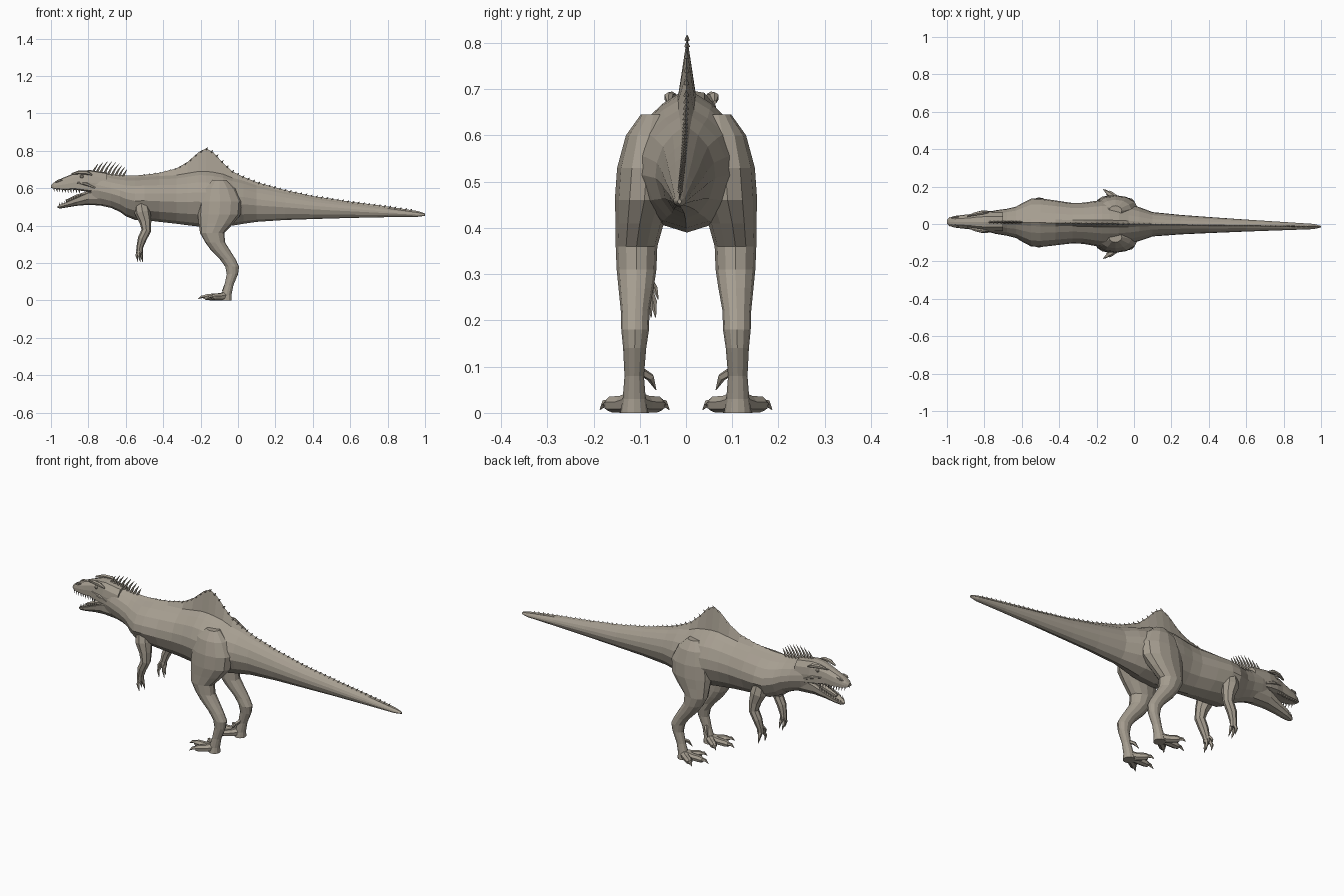
import bpy, bmesh, math
from mathutils import Vector

skin = bpy.data.materials.new("skin")
skin.diffuse_color = (0.38, 0.34, 0.28, 1)


def finish(name, bm, y=0.0, mirror=False):
    bmesh.ops.recalc_face_normals(bm, faces=bm.faces)
    me = bpy.data.meshes.new(name)
    bm.to_mesh(me)
    bm.free()
    ob = bpy.data.objects.new(name, me)
    bpy.context.collection.objects.link(ob)
    ob.location.y = y
    me.materials.append(skin)
    if mirror:
        m = ob.modifiers.new("mirror", 'MIRROR')
        m.use_axis = (False, True, False)
        m.use_mirror_merge = False
    return ob


def skin_rings(bm, rings):
    vs = [[bm.verts.new(p) for p in r] for r in rings]
    n = len(vs[0])
    for a, b in zip(vs, vs[1:]):
        for i in range(n):
            bm.faces.new((a[i], a[(i + 1) % n], b[(i + 1) % n], b[i]))
    bm.faces.new(vs[0])
    bm.faces.new(vs[-1][::-1])


def tube(bm, pts, sides=6):
    """Tapered tube through (x, y, z, radius) points."""
    P = [Vector(p[:3]) for p in pts]
    ax = P[-1] - P[0]
    ref = Vector((1, 0, 0)) if abs(ax.y) > 0.8 * ax.length else Vector((0, 1, 0))
    rings = []
    for i, p in enumerate(P):
        t = (P[min(i + 1, len(P) - 1)] - P[max(i - 1, 0)]).normalized()
        u = t.cross(ref).normalized()
        v = t.cross(u)
        r = pts[i][3]
        rings.append([p + r * (math.cos(a) * u + math.sin(a) * v)
                      for a in (2 * math.pi * k / sides for k in range(sides))])
    skin_rings(bm, rings)


def section(half, x, zb, zt, hw, y0=0.0, ridge=None):
    """Closed cross-section from a half profile running bottom to top."""
    pts = [(hw * y, zb + (zt - zb) * t) for y, t in half]
    if ridge is not None:
        pts.append((0, ridge))
    ring = pts + [(-y, z) for y, z in pts[-2:0:-1]]
    return [(x, y + y0, z) for y, z in ring]


def lerp(table, x, k):
    for a, b in zip(table, table[1:]):
        if b[0] <= x <= a[0]:
            f = (a[0] - x) / (a[0] - b[0])
            return a[k] + f * (b[k] - a[k])


# Body, neck, sail and tail: x, bottom, top, ridge, half width
BODY = [
    (1.0, .452, .462, .465, .004), (.96, .447, .47, .478, .014),
    (.8, .445, .492, .502, .022), (.6, .441, .52, .528, .032),
    (.4, .435, .55, .558, .043), (.25, .43, .58, .59, .052),
    (.1, .42, .615, .632, .065), (.03, .41, .64, .66, .09),
    (-.03, .40, .655, .69, .11), (-.08, .395, .675, .735, .12),
    (-.13, .39, .685, .79, .125), (-.17, .39, .69, .813, .125),
    (-.21, .395, .69, .793, .12), (-.27, .402, .68, .74, .11),
    (-.33, .41, .67, .705, .108), (-.42, .42, .665, .682, .12),
    (-.5, .43, .66, .671, .13), (-.55, .43, .656, .668, .128),
    (-.6, .45, .656, .668, .102), (-.63, .473, .658, .67, .084),
    (-.68, .495, .665, .675, .072), (-.74, .508, .68, .69, .063),
    (-.785, .515, .685, .692, .052)]
HALF = [(0, 0), (.45, .06), (.8, .22), (1, .45), (.95, .62),
        (.75, .8), (.42, .93), (.15, 1)]
bm = bmesh.new()
skin_rings(bm, [section(HALF, x, b, t, w, -.014 * x, r) for x, b, t, r, w in BODY])
finish("body_and_tail", bm)

# Small scales along the spine
bm = bmesh.new()
for i in range(52):
    x = .92 - i * .028
    z = lerp(BODY, x, 3)
    y = -.014 * x
    tube(bm, [(x, y, z - .006, .006), (x + .01, y, z + .005, .001)], 4)
finish("spine_scales", bm)

# Neck spikes swept backwards
bm = bmesh.new()
for i in range(9):
    x = -.775 + i * .02
    h = .03 + .03 * math.sin(math.pi * (i + .8) / 9)
    z = lerp(BODY, x, 3) - .008
    tube(bm, [(x, 0, z, .008), (x + .3 * h, 0, z + .6 * h, .005),
              (x + .7 * h, 0, z + h + .008, .0008)], 5)
finish("neck_spikes", bm, .010)

# Skull with upper jaw
HEAD = [(-.7, .56, .683, .055), (-.79, .575, .697, .056), (-.84, .583, .693, .05),
        (-.88, .59, .678, .04), (-.92, .588, .662, .036), (-.96, .592, .645, .031),
        (-.985, .596, .63, .023), (-1.0, .602, .617, .012)]
bm = bmesh.new()
top = [(0, .05), (.7, .03), (1, .1), (1, .45), (.88, .75), (.5, .96), (0, 1)]
skin_rings(bm, [section(top, *s) for s in HEAD])
finish("skull", bm, .012)

# Lower jaw
JAW = [(-.7, .505, .585, .054), (-.8, .511, .578, .047), (-.86, .506, .55, .037),
       (-.92, .496, .524, .029), (-.952, .491, .511, .019), (-.965, .495, .503, .008)]
bm = bmesh.new()
low = [(0, 0), (.55, .08), (.95, .45), (1, .95), (.75, 1), (0, .8)]
skin_rings(bm, [section(low, *s) for s in JAW])
finish("lower_jaw", bm, .012)

# Tongue
bm = bmesh.new()
tube(bm, [(-.78, 0, .57, .02), (-.86, 0, .55, .016), (-.92, 0, .53, .008)])
finish("tongue", bm, .012)

# Teeth in both jaws
bm = bmesh.new()
for i in range(10):
    x = -.985 + i * .015
    y, z = lerp(HEAD, x, 3) * .85, lerp(HEAD, x, 1)
    tube(bm, [(x, y, z + .008, .005), (x + .003, y, z - .014, .0006)], 4)
    x = -.955 + i * .0125
    y, z = lerp(JAW, x, 3) * .85, lerp(JAW, x, 2)
    tube(bm, [(x, y, z - .008, .004), (x + .002, y, z + .013, .0006)], 4)
finish("teeth", bm, .012, True)

# Brow ridges, cheek ridges and nostrils
bm = bmesh.new()
tube(bm, [(-.89, .03, .676, .004), (-.85, .042, .685, .01),
          (-.81, .049, .683, .011), (-.78, .05, .672, .004)])
tube(bm, [(-.86, .044, .63, .004), (-.81, .053, .622, .009), (-.76, .052, .6, .006)])
tube(bm, [(-.975, .021, .634, .003), (-.96, .025, .639, .007), (-.94, .026, .645, .003)])
finish("brow_and_nostrils", bm, .012, True)

# Eyes
bm = bmesh.new()
bmesh.ops.create_icosphere(bm, subdivisions=2, radius=.01)
bmesh.ops.translate(bm, verts=bm.verts, vec=(-.835, .043, .662))
finish("eyes", bm, .012, True)

# Hind legs: z, x, half depth, y, half width
LEG = [(.645, -.1, .035, .07, .028), (.6, -.1, .085, .08, .05),
       (.53, -.095, .115, .085, .064), (.46, -.1, .115, .09, .064),
       (.41, -.118, .092, .1, .052), (.36, -.138, .065, .107, .045),
       (.31, -.122, .053, .107, .043), (.27, -.095, .051, .108, .038),
       (.22, -.055, .042, .11, .031), (.18, -.031, .037, .11, .03),
       (.14, -.03, .03, .111, .025), (.08, -.049, .024, .112, .021),
       (.03, -.062, .027, .112, .025), (0, -.064, .03, .112, .03)]
bm = bmesh.new()
skin_rings(bm, [[(x + dx * math.cos(a), y + dy * math.sin(a), z)
                 for a in (math.pi * k / 6 for k in range(12))]
                for z, x, dx, y, dy in LEG])
finish("hind_legs", bm, 0, True)

# Toes with claws
bm = bmesh.new()
for tx, ty in ((-.155, .036), (-.215, .112), (-.165, .186)):
    def on(f, z, r):
        return (-.065 + f * (tx + .065), .112 + f * (ty - .112), z, r)
    tube(bm, [on(0, .024, .024), on(.35, .019, .019), on(.65, .019, .018),
              on(.76, .017, .013)], 7)
    tube(bm, [on(.7, .02, .011), on(.87, .02, .008), on(1, .007, .001)], 5)
tube(bm, [(-.055, .098, .09, .01), (-.068, .077, .077, .009), (-.085, .065, .05, .001)], 5)
finish("toes", bm, 0, True)

# Front arms with clawed fingers
bm = bmesh.new()
tube(bm, [(-.52, .085, .53, .035), (-.51, .092, .47, .043), (-.495, .1, .42, .032),
          (-.49, .105, .375, .026), (-.512, .104, .33, .024),
          (-.525, .1, .285, .018), (-.527, .098, .255, .017)], 8)
for dx, dy in ((-.012, -.014), (0, .012), (.013, -.008)):
    tube(bm, [(-.527 + dx * .6, .098 + dy * .6, .268, .010),
              (-.53 + dx, .098 + dy * 1.4, .24, .008),
              (-.523 + dx, .096 + dy * 1.6, .206, .001)], 5)
tube(bm, [(-.53, .088, .29, .008), (-.54, .075, .27, .006), (-.535, .068, .245, .001)], 5)
finish("front_arms", bm, .008, True)
